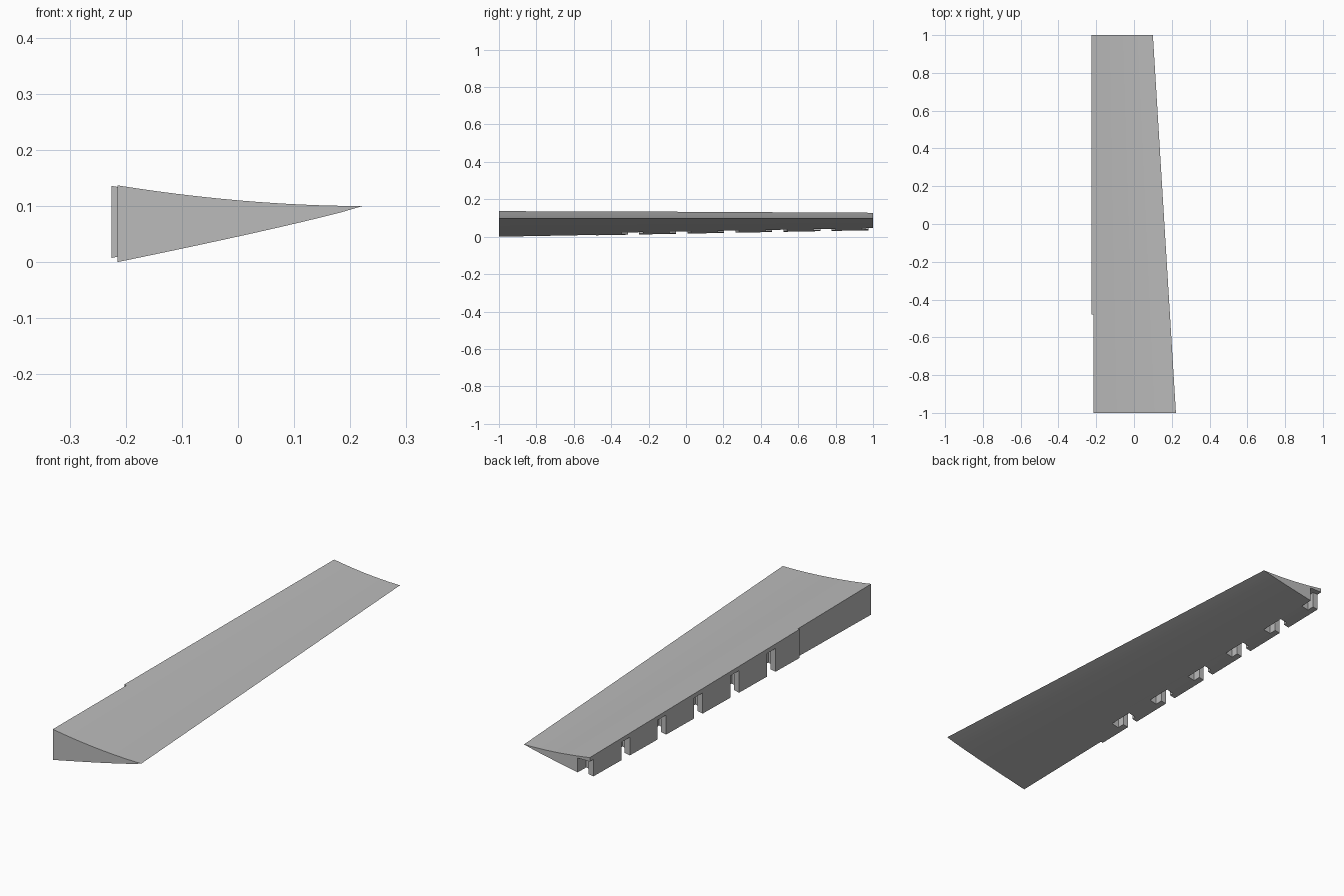
import bpy
import bmesh

if "Cube" in bpy.data.objects:
    bpy.data.objects.remove(bpy.data.objects["Cube"], do_unlink=True)

grey = bpy.data.materials.new("plain_grey")
grey.use_nodes = True
color = (0.5, 0.5, 0.5, 1)
grey.diffuse_color = color
grey.node_tree.nodes["Principled BSDF"].inputs["Base Color"].default_value = color

LEAD, STEP_X, STEP_Y = -0.225, -0.215, -0.48
STEPS = 12


def make_object(name, bm):
    bmesh.ops.recalc_face_normals(bm, faces=bm.faces)
    mesh = bpy.data.meshes.new(name)
    bm.to_mesh(mesh)
    bm.free()
    obj = bpy.data.objects.new(name, mesh)
    bpy.context.collection.objects.link(obj)
    return obj


def section(y, trail, rise, drop):
    """Wedge outline: hollow upper skin, slightly full lower skin."""
    ts = [i / STEPS for i in range(STEPS + 1)]
    xs = [LEAD + (trail - LEAD) * t for t in ts]
    upper = [(x, y, 0.1 + rise * (1 - t) ** 1.9) for x, t in zip(xs, ts)]
    lower = [(x, y, 0.1 - drop * (1 - t) ** 0.9) for x, t in zip(xs, ts)]
    return upper + lower[-2::-1]


def loft(bm, a, b):
    """Closed solid between two matching outlines."""
    va, vb = [bm.verts.new(p) for p in a], [bm.verts.new(p) for p in b]
    n = len(va)
    for i in range(n):
        j = (i + 1) % n
        bm.faces.new((va[i], va[j], vb[j], vb[i]))
    bm.faces.new(va)
    bm.faces.new(vb)


def prism(bm, outline, z0, z1):
    loft(bm, [(x, y, z0) for x, y in outline], [(x, y, z1) for x, y in outline])


# Tapered body
bm = bmesh.new()
loft(bm, section(-1, 0.222, 0.0385, 0.102), section(1, 0.1, 0.028, 0.065))
body = make_object("flap_body", bm)
body.data.materials.append(grey)

# Cutter: set-back of the front part, and T-shaped hinge pockets open below
bm = bmesh.new()
prism(bm, [(-0.4, -1.2), (STEP_X, -1.2), (STEP_X, STEP_Y), (-0.4, STEP_Y)], -0.2, 0.3)
outer, lip, back = -0.3, -0.2, -0.165
for i in range(6):
    y0 = -0.31 + 0.257 * i
    y1 = y0 + 0.06
    wide0, wide1 = y0 - 0.035, y1 + 0.02
    prism(bm, [(outer, y0), (lip, y0), (lip, wide0), (back, wide0),
               (back, wide1), (lip, wide1), (lip, y1), (outer, y1)],
          -0.2, 0.115 - 0.001 * i)
cutter = make_object("pocket_cutter", bm)
cutter.hide_render = True

cut = body.modifiers.new("pockets", "BOOLEAN")
cut.operation = "DIFFERENCE"
cut.solver = "EXACT"
cut.object = cutter
bpy.ops.object.select_all(action="DESELECT")
body.select_set(True)
bpy.context.view_layer.objects.active = body
bpy.ops.object.modifier_apply(modifier=cut.name)
bpy.data.objects.remove(cutter, do_unlink=True)

bpy.ops.object.shade_smooth_by_angle(angle=0.5)
